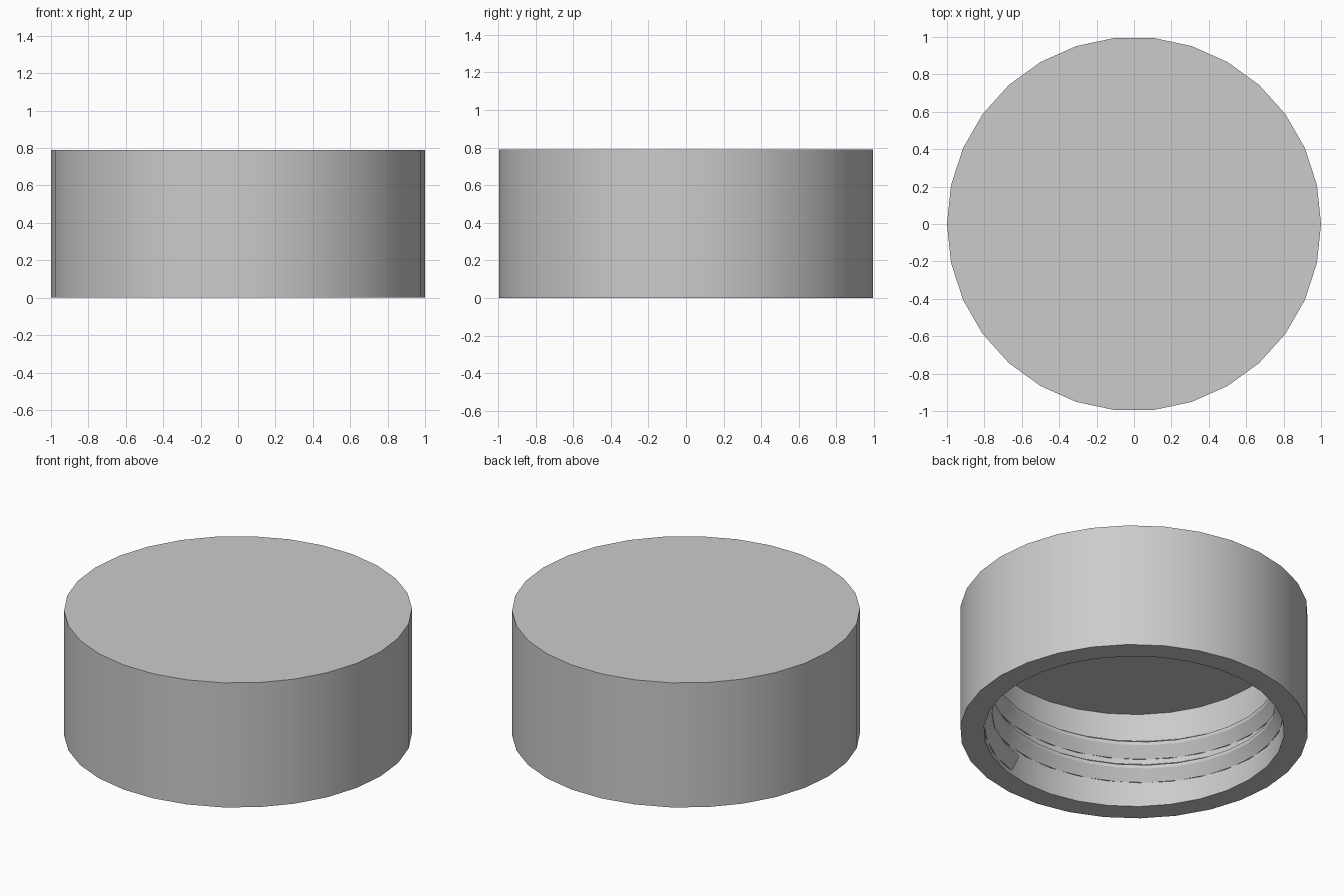
import bpy
import bmesh
from math import cos, sin, radians

SIDES = 30
HEIGHT = 0.79
CEILING = 0.61
OUTER_R = 1.0
INNER_R = 0.864

cube = bpy.data.objects.get("Cube")
if cube:
    bpy.data.objects.remove(cube, do_unlink=True)

plastic = bpy.data.materials.new("light_grey_plastic")
plastic.use_nodes = True
grey = (0.6, 0.6, 0.6, 1.0)
plastic.diffuse_color = grey
plastic.node_tree.nodes["Principled BSDF"].inputs["Base Color"].default_value = grey


def ring_point(bm, r, angle, z):
    return bm.verts.new((r * cos(radians(angle)), r * sin(radians(angle)), z))


def bridge(bm, a, b, closed=True):
    """Join two equal loops of vertices with quads."""
    n = len(a)
    for i in range(n if closed else n - 1):
        j = (i + 1) % n
        bm.faces.new((a[i], a[j], b[j], b[i]))


def finish(bm, name):
    bmesh.ops.recalc_face_normals(bm, faces=bm.faces[:])
    mesh = bpy.data.meshes.new(name)
    bm.to_mesh(mesh)
    bm.free()
    mesh.materials.append(plastic)
    obj = bpy.data.objects.new(name, mesh)
    bpy.context.collection.objects.link(obj)
    bpy.ops.object.select_all(action="DESELECT")
    obj.select_set(True)
    bpy.context.view_layer.objects.active = obj
    bpy.ops.object.shade_smooth_by_angle(angle=radians(30))
    return obj


# Cap body: revolved cup with a solid top and an open underside
bm = bmesh.new()
profile = [(OUTER_R, HEIGHT), (OUTER_R, 0), (INNER_R, 0), (INNER_R, CEILING)]
rings = [[ring_point(bm, r, i * 360 / SIDES, z) for i in range(SIDES)]
         for r, z in profile]
for lower, upper in zip(rings, rings[1:]):
    bridge(bm, lower, upper)
bm.faces.new(rings[0])
bm.faces.new(rings[-1])
finish(bm, "cap_body")

# Inner screw thread: ridge swept up a right-handed helix, rooted in the wall
START_ANGLE, START_Z, PITCH, TURNS = 284.5, 0.027, 0.154, 2.5
ridge = [(INNER_R + 0.02, 0), (INNER_R - 0.003, 0), (0.817, 0.068),
         (0.817, 0.09), (INNER_R - 0.003, 0.12), (INNER_R + 0.02, 0.12)]
bm = bmesh.new()
steps = int(TURNS * SIDES)
sections = []
for s in range(steps + 1):
    turn = s / SIDES
    sections.append([ring_point(bm, r, START_ANGLE + 360 * turn, START_Z + PITCH * turn + z)
                     for r, z in ridge])
for a, b in zip(sections, sections[1:]):
    bridge(bm, a, b)
bm.faces.new(sections[0])
bm.faces.new(sections[-1])
finish(bm, "inner_thread")
